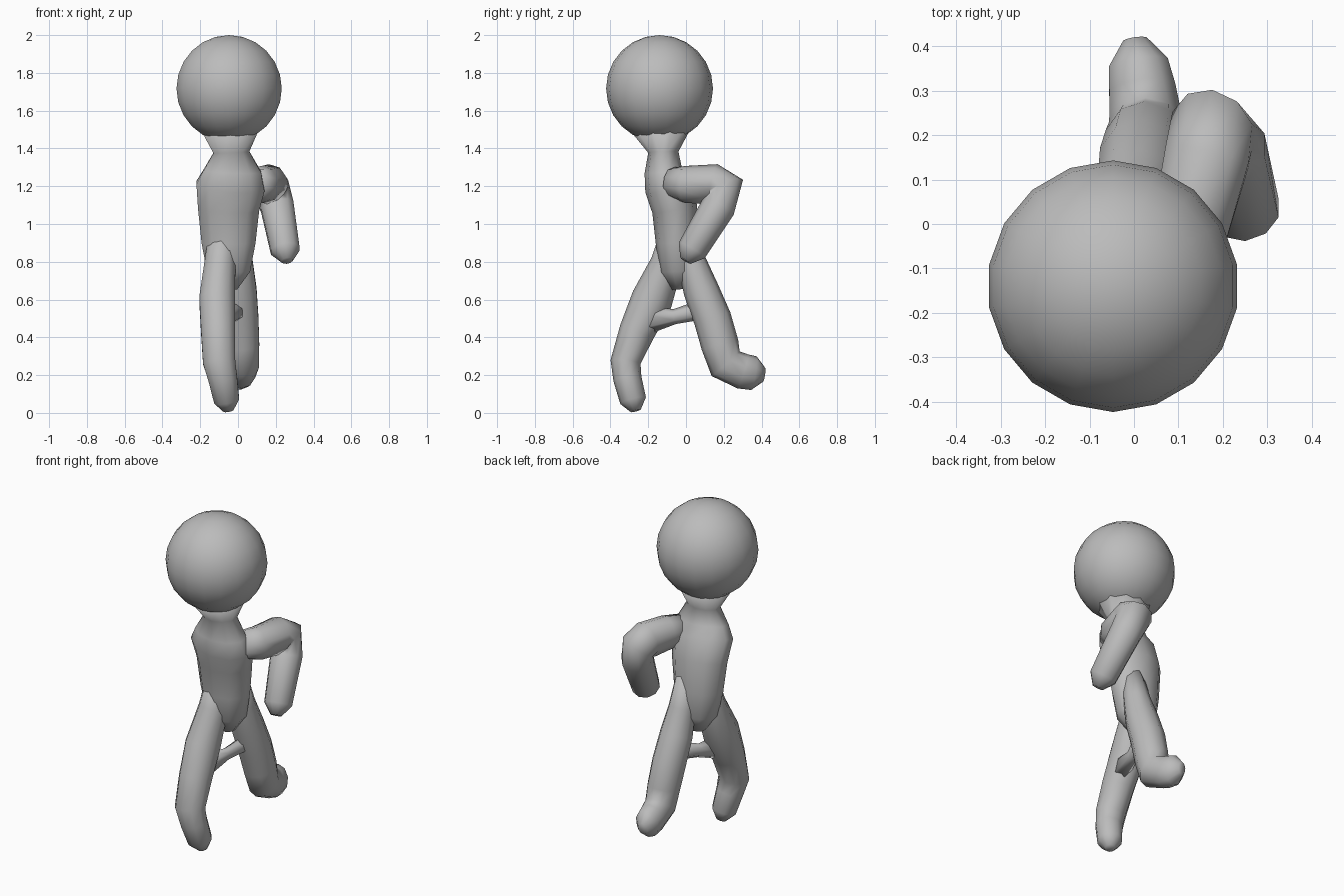
import bpy
import bmesh
import math
from mathutils import Vector

old_cube = bpy.data.objects.get("Cube")
if old_cube:
    bpy.data.objects.remove(old_cube, do_unlink=True)

shade = (0.5, 0.5, 0.5, 1)
grey = bpy.data.materials.new("plain grey")
grey.use_nodes = True
grey.diffuse_color = shade
grey.node_tree.nodes["Principled BSDF"].inputs["Base Color"].default_value = shade


def finish(name, bm):
    """Turn a bmesh into a smooth grey object."""
    bmesh.ops.recalc_face_normals(bm, faces=bm.faces)
    mesh = bpy.data.meshes.new(name)
    bm.to_mesh(mesh)
    bm.free()
    mesh.materials.append(grey)
    for face in mesh.polygons:
        face.use_smooth = True
    part = bpy.data.objects.new(name, mesh)
    bpy.context.collection.objects.link(part)
    return part


def blend(keys, fraction):
    """Read a value from evenly spaced keys, linear in between."""
    place = fraction * (len(keys) - 1)
    low = min(int(place), len(keys) - 2)
    return keys[low] + (keys[low + 1] - keys[low]) * (place - low)


def limb(name, path, across, widths, depths, sides=10):
    """Loft rings along a side-on path of (y, z) points, ending in a blunt tip."""
    last = len(path) - 1
    steps = [i / last for i in range(len(path))]
    centres = [Vector((blend(across, s), *point)) for s, point in zip(steps, path)]
    radii = [(blend(widths, s), blend(depths, s)) for s in steps]

    # Blunt tip
    forward = (centres[-1] - centres[-2]).normalized()
    wide, deep = radii[-1]
    centres.append(centres[-1] + forward * wide * 0.8)
    radii.append((wide * 0.4, deep * 0.4))

    bm = bmesh.new()
    rings = []
    for i, (centre, (wide, deep)) in enumerate(zip(centres, radii)):
        # Each ring faces halfway between its neighbouring segments
        tangent = Vector()
        if i > 0:
            tangent += (centre - centres[i - 1]).normalized()
        if i < len(centres) - 1:
            tangent += (centres[i + 1] - centre).normalized()
        tangent.normalize()
        side = Vector((1, 0, 0))
        side = (side - tangent * side.dot(tangent)).normalized()
        front = tangent.cross(side)
        ring = []
        for k in range(sides):
            angle = math.tau * (k + 0.5) / sides
            offset = side * wide * math.cos(angle) + front * deep * math.sin(angle)
            ring.append(bm.verts.new(centre + offset))
        rings.append(ring)

    for upper, lower in zip(rings, rings[1:]):
        for k in range(sides):
            n = (k + 1) % sides
            bm.faces.new((upper[k], upper[n], lower[n], lower[k]))
    bm.faces.new(rings[0])
    bm.faces.new(rings[-1])
    return finish(name, bm)


# Round head
ball = bmesh.new()
bmesh.ops.create_uvsphere(ball, u_segments=18, v_segments=12, radius=0.283)
head = finish("head", ball)
head.location = (-0.047, -0.14, 1.717)

# Neck and torso in one piece, down to the crotch
limb("torso",
     [(-0.13, 1.5), (-0.12, 1.38), (-0.12, 1.28), (-0.1, 1.2), (-0.06, 1.08), (-0.05, 0.9), (-0.04, 0.75)],
     across=(-0.04, -0.03, -0.05, -0.05),
     widths=(0.16, 0.1, 0.16, 0.19, 0.17, 0.15, 0.12),
     depths=(0.16, 0.08, 0.1, 0.12, 0.12, 0.11, 0.1))

# Left arm, swung back with the elbow bent
limb("left_arm",
     [(-0.08, 1.22), (0, 1.21), (0.15, 1.21), (0.21, 1.19), (0.17, 1.09), (0.03, 0.86)],
     across=(0.08, 0.16, 0.18, 0.25),
     widths=(0.08, 0.1, 0.1, 0.08), depths=(0.08, 0.11, 0.1, 0.08))

# Right leg, stepping forward
limb("right_leg",
     [(-0.06, 1), (-0.1, 0.8), (-0.18, 0.6), (-0.26, 0.43), (-0.32, 0.27), (-0.31, 0.18), (-0.28, 0.065)],
     across=(-0.08, -0.11, -0.1, -0.06),
     widths=(0.07, 0.1, 0.09, 0.07), depths=(0.06, 0.11, 0.08, 0.07))

# Left leg, pushing off behind
limb("left_leg",
     [(-0.02, 1), (0.03, 0.8), (0.08, 0.65), (0.14, 0.5), (0.18, 0.36), (0.21, 0.26), (0.3, 0.22), (0.36, 0.21)],
     across=(0, 0.01, 0.03, 0.01),
     widths=(0.06, 0.1, 0.09, 0.07), depths=(0.06, 0.1, 0.1, 0.09))

# Web joining the thighs
limb("thigh_web",
     [(-0.22, 0.49), (-0.06, 0.51), (0.06, 0.54)],
     across=(-0.08, 0), widths=(0.06, 0.03, 0.04), depths=(0.08, 0.04, 0.05), sides=6)
